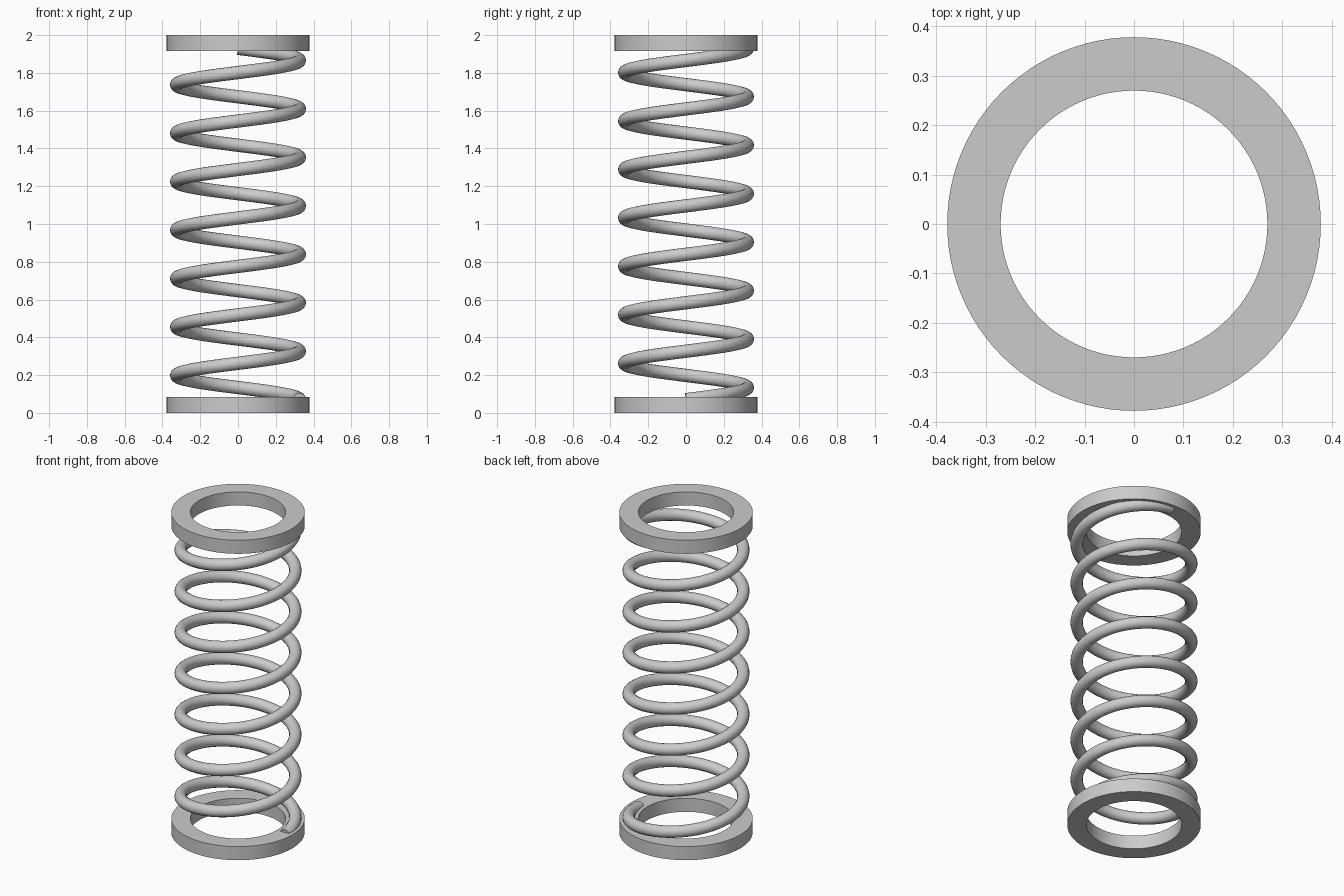
import bpy, bmesh
from math import cos, sin, pi, radians

if "Cube" in bpy.data.objects:
    bpy.data.objects.remove(bpy.data.objects["Cube"])

RING_OUT, RING_IN, RING_H = 0.378, 0.27, 0.085
COIL_R, WIRE_R = 0.325, 0.035
COIL_Z0, COIL_Z1, TURNS = 0.07, 1.93, 7.25


def smooth(obj):
    bpy.ops.object.select_all(action='DESELECT')
    obj.select_set(True)
    bpy.context.view_layer.objects.active = obj
    bpy.ops.object.shade_smooth_by_angle(angle=radians(35))


def make_ring(name, z):
    # rectangular section revolved around z
    bm = bmesh.new()
    section = [(RING_IN, z), (RING_OUT, z), (RING_OUT, z + RING_H), (RING_IN, z + RING_H)]
    vs = [bm.verts.new((r, 0, h)) for r, h in section]
    edges = [bm.edges.new((vs[i], vs[(i + 1) % 4])) for i in range(4)]
    bmesh.ops.spin(bm, geom=vs + edges, cent=(0, 0, 0), axis=(0, 0, 1),
                   angle=2 * pi, steps=96, use_merge=True)
    bmesh.ops.remove_doubles(bm, verts=bm.verts, dist=1e-5)
    bmesh.ops.recalc_face_normals(bm, faces=bm.faces)
    mesh = bpy.data.meshes.new(name)
    bm.to_mesh(mesh)
    bm.free()
    obj = bpy.data.objects.new(name, mesh)
    bpy.context.collection.objects.link(obj)
    smooth(obj)


# end rings
make_ring("bottom_ring", 0)
make_ring("top_ring", 2 - RING_H)

# coil: round wire swept along a helix
curve = bpy.data.curves.new("coil", 'CURVE')
curve.dimensions = '3D'
curve.twist_mode = 'Z_UP'
curve.bevel_depth = WIRE_R
curve.bevel_resolution = 6
curve.use_fill_caps = True
steps = int(TURNS * 64)
path = curve.splines.new('POLY')
path.points.add(steps)
for i, p in enumerate(path.points):
    t = i / steps
    a = 2 * pi * TURNS * t
    p.co = (COIL_R * cos(a), COIL_R * sin(a), COIL_Z0 + (COIL_Z1 - COIL_Z0) * t, 1)
coil = bpy.data.objects.new("coil", curve)
bpy.context.collection.objects.link(coil)
bpy.ops.object.select_all(action='DESELECT')
coil.select_set(True)
bpy.context.view_layer.objects.active = coil
bpy.ops.object.convert(target='MESH')
smooth(bpy.context.view_layer.objects.active)
